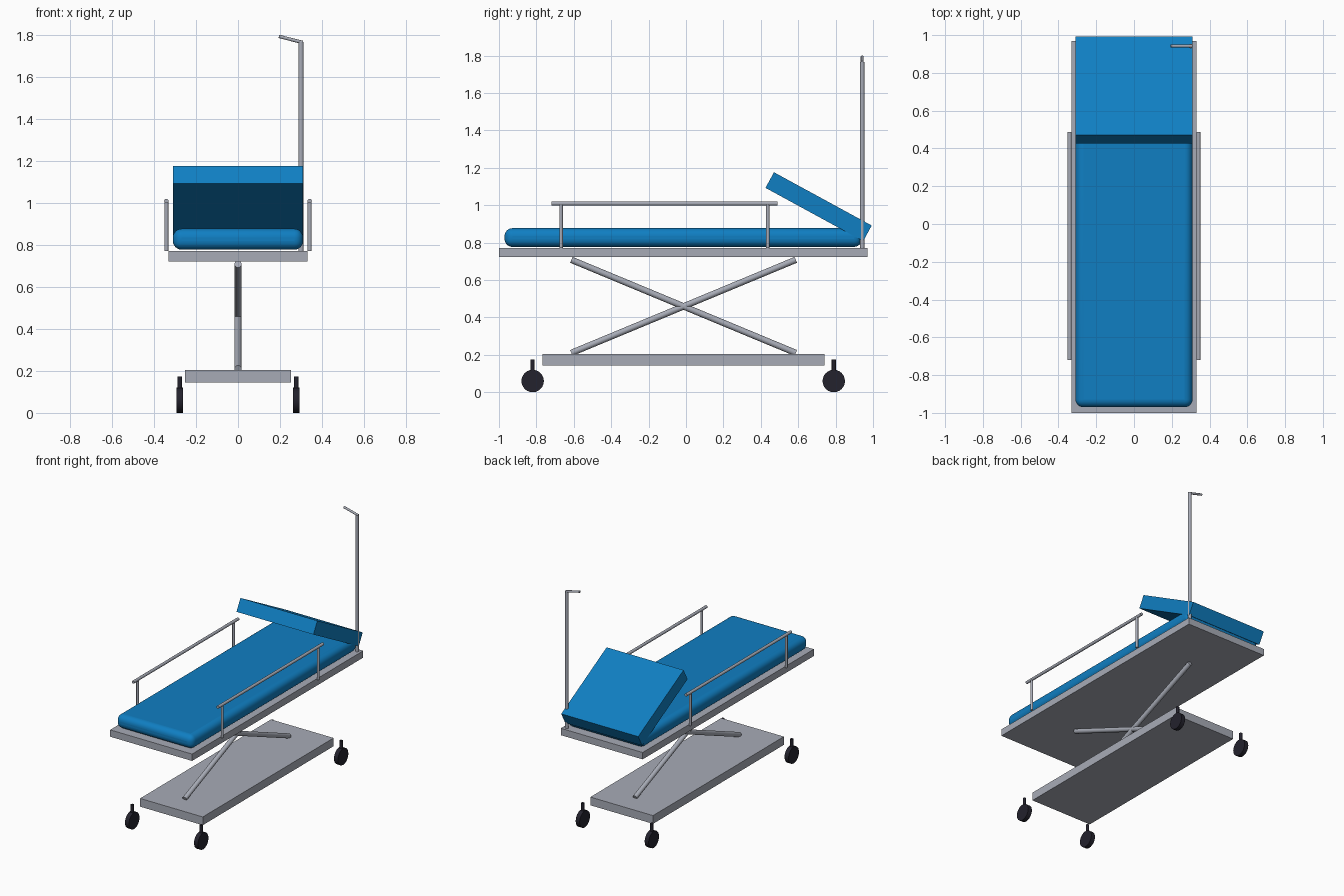
import bpy
import math
from mathutils import Vector

if "Cube" in bpy.data.objects:
    bpy.data.objects.remove(bpy.data.objects["Cube"])


def material(name, rgb):
    m = bpy.data.materials.new(name)
    m.diffuse_color = (*rgb, 1.0)
    m.use_nodes = True
    m.node_tree.nodes["Principled BSDF"].inputs["Base Color"].default_value = m.diffuse_color
    return m


GREY = material("grey metal", (0.39, 0.41, 0.47))
BLUE = material("blue vinyl", (0.005, 0.21, 0.54))
BLACK = material("black rubber", (0.017, 0.016, 0.026))


def box(name, centre, size, mat, tilt=0.0, bevel=0.0):
    bpy.ops.mesh.primitive_cube_add(size=1, location=centre)
    ob = bpy.context.object
    ob.name = name
    ob.scale = size
    bpy.ops.object.transform_apply(location=False, rotation=False, scale=True)
    ob.rotation_euler.x = tilt
    ob.data.materials.append(mat)
    if bevel:
        mod = ob.modifiers.new("rounded edges", "BEVEL")
        mod.width = bevel
        mod.segments = 6
        bpy.ops.object.shade_smooth_by_angle(angle=math.radians(40))
    return ob


def rod(name, start, end, radius, mat, sides=16):
    a, b = Vector(start), Vector(end)
    bpy.ops.mesh.primitive_cylinder_add(
        vertices=sides, radius=radius, depth=(b - a).length, location=(a + b) / 2)
    ob = bpy.context.object
    ob.name = name
    ob.rotation_euler = (b - a).to_track_quat("Z", "Y").to_euler()
    ob.data.materials.append(mat)
    bpy.ops.object.shade_smooth_by_angle(angle=math.radians(40))
    return ob


# Bed frame and wheeled base
box("bed_frame", (0, -0.015, 0.747), (0.66, 1.97, 0.05), GREY)
box("base_plate", (0, -0.013, 0.174), (0.505, 1.506, 0.06), GREY)

# Mattress and raised backrest
box("mattress", (0, -0.015, 0.827), (0.62, 1.91, 0.1), BLUE, bevel=0.042)
box("backrest", (0, 0.709, 0.992), (0.62, 0.595, 0.095), BLUE,
    tilt=math.radians(-28.6))

# Crossed lifting struts
for name, s in (("strut_a", 1), ("strut_b", -1)):
    rod(name, (0, -0.013 - 0.6 * s, 0.21), (0, -0.013 + 0.6 * s, 0.708), 0.017, GREY)

# Side rails and castors, mirrored left and right
for side, s in (("left", -1), ("right", 1)):
    x = 0.341 * s
    rod(f"{side}_rail", (x, -0.72, 1.009), (x, 0.488, 1.009), 0.0105, GREY)
    for end, y in (("front", -0.668), ("back", 0.437)):
        rod(f"{side}_{end}_rail_post", (x, y, 0.77), (x, y, 1.009), 0.0095, GREY)
    for end, y in (("front", -0.82), ("back", 0.79)):
        c = 0.278 * s
        rod(f"{side}_{end}_wheel", (c - 0.016, y, 0.06), (c + 0.016, y, 0.06),
            0.06, BLACK, sides=24)
        rod(f"{side}_{end}_castor_stem", (c, y, 0.06), (c, y, 0.174), 0.011, BLACK)

# Drip pole with its angled hook
rod("drip_pole", (0.3, 0.942, 0.77), (0.3, 0.942, 1.766), 0.0122, GREY)
rod("drip_hook", (0.195, 0.942, 1.793), (0.308, 0.942, 1.764), 0.008, GREY)
